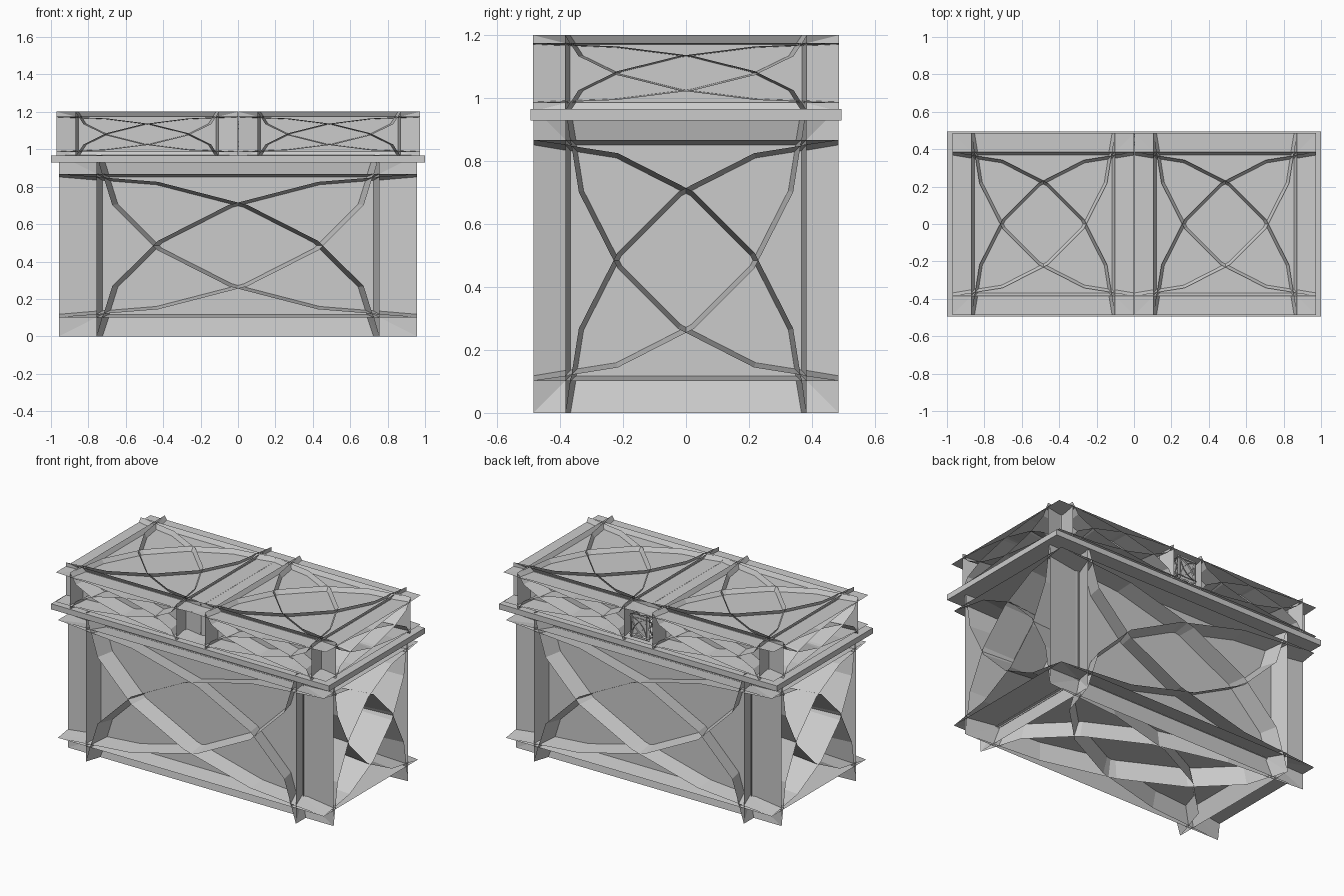
import bpy, bmesh, math
from mathutils import Vector

if "Cube" in bpy.data.objects:
    bpy.data.objects.remove(bpy.data.objects["Cube"])

WALL = 0.77              # wall depth inside a unit half-size cube
INNER, OUTER = 0.757, 0.79   # rib offset at the wall and at the outer rim
STEPS = 5                # segments per quarter arc


def add_object(name, bm):
    mesh = bpy.data.meshes.new(name)
    bm.to_mesh(mesh)
    bm.free()
    obj = bpy.data.objects.new(name, mesh)
    bpy.context.collection.objects.link(obj)
    return obj


def ribbed_box(name, center, half):
    """Box with recessed walls, framed by thin rails and quarter-arc ribs."""
    bm = bmesh.new()
    c, h = Vector(center), Vector(half)

    def vert(axis, depth, u, v):
        p = [0.0, 0.0, 0.0]
        p[axis], p[(axis + 1) % 3], p[(axis + 2) % 3] = depth, u, v
        return bm.verts.new([c[i] + p[i] * h[i] for i in range(3)])

    def face(verts, outward):
        f = bm.faces.new(verts)
        f.normal_update()
        if f.normal.dot(outward) < 0:
            f.normal_flip()

    def strip(axis, s, inner, outer, toward):
        # thin sheet rising from the wall to the rim, facing a given point
        a = [vert(axis, s * WALL, *p) for p in inner]
        b = [vert(axis, s, *p) for p in outer]
        target = [0.0, 0.0, 0.0]
        target[axis] = s
        target[(axis + 1) % 3], target[(axis + 2) % 3] = toward
        target = c + Vector([target[i] * h[i] for i in range(3)])
        for i in range(len(a) - 1):
            face([a[i], a[i + 1], b[i + 1], b[i]], target - a[i].co)

    for axis in range(3):
        for s in (-1, 1):
            # wall
            n = Vector((0, 0, 0))
            n[axis] = s
            k = OUTER
            face([vert(axis, s * WALL, u, v)
                  for u, v in ((-k, -k), (k, -k), (k, k), (-k, k))], n)
            # rails
            for t in (-1, 1):
                i, o = t * INNER, t * OUTER
                strip(axis, s, [(-1, i), (1, i)], [(-1, o), (1, o)], (0, 0))
                strip(axis, s, [(i, -1), (i, 1)], [(o, -1), (o, 1)], (0, 0))
            # arcs centred on the four corners
            for cu in (-1, 1):
                for cv in (-1, 1):
                    def arc(r):
                        angles = [math.pi / 2 * j / STEPS for j in range(STEPS + 1)]
                        return [(cu - cu * r * math.cos(g), cv - cv * r * math.sin(g))
                                for g in angles]
                    strip(axis, s, arc(1 + INNER), arc(1 + OUTER), (cu, cv))
    return add_object(name, bm)


def slab(name, center, half):
    bm = bmesh.new()
    bmesh.ops.create_cube(bm, size=2.0)
    for v in bm.verts:
        v.co = Vector([center[i] + v.co[i] * half[i] for i in range(3)])
    return add_object(name, bm)


# Main body
ribbed_box("body", (0, 0, 0.485), (0.957, 0.485, 0.485))

# Rim between body and lid
slab("rim", (0, 0, 0.948), (1.0, 0.494, 0.018))

# Two lid halves
for side, x in (("left", -0.485), ("right", 0.488)):
    ribbed_box("lid_" + side, (x, 0, 1.08), (0.486, 0.487, 0.121))

# Small latch at the back, between the lid halves
ribbed_box("latch", (0, 0.452, 1.075), (0.07, 0.033, 0.075))
